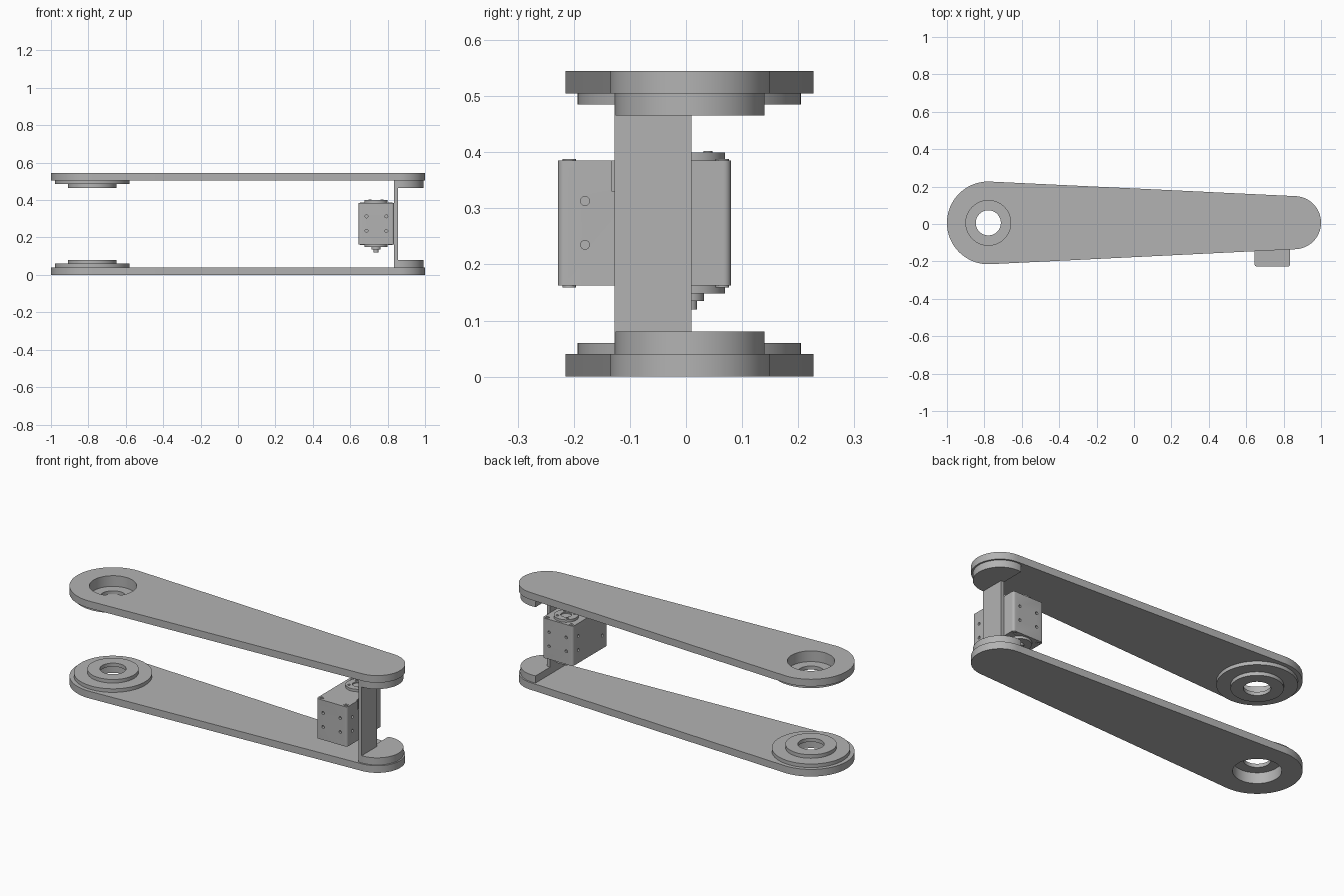
import bpy, bmesh
from math import acos, cos, sin, pi

cube = bpy.data.objects.get("Cube")
if cube:
    bpy.data.objects.remove(cube)

grey = bpy.data.materials.new("Machined Grey")
grey.use_nodes = True
grey.diffuse_color = (0.45, 0.45, 0.45, 1)
grey.node_tree.nodes["Principled BSDF"].inputs["Base Color"].default_value = grey.diffuse_color

HEIGHT = 0.545
PIVOT = (-0.779, 0.006)
TIP = (0.858, 0.007)
SHAFT = (0.738, 0.007)


def add_object(name, bm):
    bmesh.ops.recalc_face_normals(bm, faces=bm.faces)
    mesh = bpy.data.meshes.new(name)
    bm.to_mesh(mesh)
    bm.free()
    mesh.materials.append(grey)
    obj = bpy.data.objects.new(name, mesh)
    bpy.context.collection.objects.link(obj)
    return obj


def select(obj):
    bpy.ops.object.select_all(action='DESELECT')
    obj.select_set(True)
    bpy.context.view_layer.objects.active = obj


def smooth(obj):
    select(obj)
    bpy.ops.object.shade_smooth_by_angle(angle=pi / 6)
    return obj


def arc(centre, r, start, end, n=48):
    steps = [start + (end - start) * i / n for i in range(n + 1)]
    return [(centre[0] + r * cos(t), centre[1] + r * sin(t)) for t in steps]


def extrude(name, outline, z0, z1):
    bm = bmesh.new()
    face = bm.faces.new([bm.verts.new((x, y, z0)) for x, y in outline])
    top = bmesh.ops.extrude_face_region(bm, geom=[face])["geom"]
    verts = [v for v in top if isinstance(v, bmesh.types.BMVert)]
    bmesh.ops.translate(bm, verts=verts, vec=(0, 0, z1 - z0))
    return add_object(name, bm)


def disc(name, centre, r, z0, z1, n=64):
    return extrude(name, arc(centre, r, 0, 2 * pi * (n - 1) / n, n - 1), z0, z1)


def box(name, x, y, z):
    return extrude(name, [(x[0], y[0]), (x[1], y[0]), (x[1], y[1]), (x[0], y[1])], *z)


def ring(name, centre, r_in, r_out, z0, z1, n=64):
    bm = bmesh.new()
    loops = []
    for i in range(n):
        c, s = cos(2 * pi * i / n), sin(2 * pi * i / n)
        profile = [(r_in, z0), (r_out, z0), (r_out, z1), (r_in, z1)]
        loops.append([bm.verts.new((centre[0] + r * c, centre[1] + r * s, z)) for r, z in profile])
    for i in range(n):
        a, b = loops[i], loops[(i + 1) % n]
        for k in range(4):
            m = (k + 1) % 4
            bm.faces.new((a[k], b[k], b[m], a[m]))
    return smooth(add_object(name, bm))


def cut(obj, cutter):
    cutter.hide_render = True
    mod = obj.modifiers.new("cut", 'BOOLEAN')
    mod.operation, mod.solver, mod.object = 'DIFFERENCE', 'EXACT', cutter
    select(obj)
    bpy.ops.object.modifier_apply(modifier=mod.name)
    bpy.data.objects.remove(cutter)


# Two mirrored arm plates with stepped pivot bosses and tip pads
big_r, tip_r = 0.221, 0.142
a = acos((big_r - tip_r) / (TIP[0] - PIVOT[0]))
plate_outline = arc(PIVOT, big_r, a, 2 * pi - a, 64) + arc(TIP, tip_r, -a, a)
pad_r = 0.133
p = acos((0.835 - TIP[0]) / pad_r)
pad_outline = arc(TIP, pad_r, -p, p)

for side in ("lower", "upper"):
    def span(z0, z1):
        return (z0, z1) if side == "lower" else (HEIGHT - z1, HEIGHT - z0)

    plate = extrude(side + "_arm_plate", plate_outline, *span(0, 0.04))
    cut(plate, disc("bore_cutter", PIVOT, 0.12, *span(-0.02, 0.06)))
    smooth(plate)
    ring(side + "_pivot_flange", PIVOT, 0.12, 0.199, *span(0.04, 0.06))
    ring(side + "_pivot_boss", PIVOT, 0.067, 0.13, *span(0.06, 0.08))
    smooth(extrude(side + "_tip_pad", pad_outline, *span(0.04, 0.08)))

# Upright bracket joining the plates
box("upright_bracket", (0.835, 0.855), (-0.127, 0.01), (0.04, HEIGHT - 0.04))

# Motor housing with rounded vertical corners
x0, x1, y0, y1, z0, z1 = 0.645, 0.835, -0.228, 0.08, 0.162, 0.385
f = 0.013
corners = [((x1 - f, y1 - f), 0), ((x0 + f, y1 - f), 1), ((x0 + f, y0 + f), 2), ((x1 - f, y0 + f), 3)]
housing_outline = [pt for c, q in corners for pt in arc(c, f, q * pi / 2, (q + 1) * pi / 2, 5)]
housing = extrude("motor_housing", housing_outline, z0, z1)


# Screw holes in the four sides
def side_hole(x, y, z, along_x):
    bm = bmesh.new()
    bmesh.ops.create_cone(bm, cap_ends=True, segments=16, radius1=0.008, radius2=0.008, depth=0.024)
    hole = add_object("hole_cutter", bm)
    hole.rotation_euler = (0, pi / 2, 0) if along_x else (pi / 2, 0, 0)
    hole.location = (x, y, z)
    bpy.context.view_layer.update()
    cut(housing, hole)


for z in (0.235, 0.313):
    for x in (0.687, 0.793):
        side_hole(x, y0, z, False)
        side_hole(x, y1, z, False)
    for y in (-0.18, 0.032):
        side_hole(x0, y, z, True)
    side_hole(x1, -0.18, z, True)
cut(housing, box("slot_cutter", (0.825, 0.85), (-0.132, -0.09), (0.33, 0.4)))
smooth(housing)

# Corner screws on the housing ends
for x in (x0 + 0.02, x1 - 0.02):
    for y in (y0 + 0.02, y1 - 0.015):
        ring("top_screw", (x, y), 0.006, 0.012, z1, z1 + 0.003, 16)
        ring("bottom_screw", (x, y), 0.006, 0.012, z0 - 0.003, z0, 16)

# Idler horn above, output horn and stepped shaft below
ring("idler_horn", SHAFT, 0.028, 0.0625, z1, 0.399, 48)
smooth(disc("idler_hub", SHAFT, 0.028, z1, 0.392, 32))
smooth(disc("output_horn", SHAFT, 0.0625, 0.148, z0, 48))
smooth(disc("output_collar", SHAFT, 0.025, 0.135, 0.148, 32))
smooth(disc("output_shaft", SHAFT, 0.013, 0.12, 0.135, 24))
for i in range(4):
    t = pi / 4 + i * pi / 2
    spot = (SHAFT[0] + 0.045 * cos(t), SHAFT[1] + 0.045 * sin(t))
    ring("horn_screw", spot, 0.004, 0.008, 0.399, 0.402, 16)
